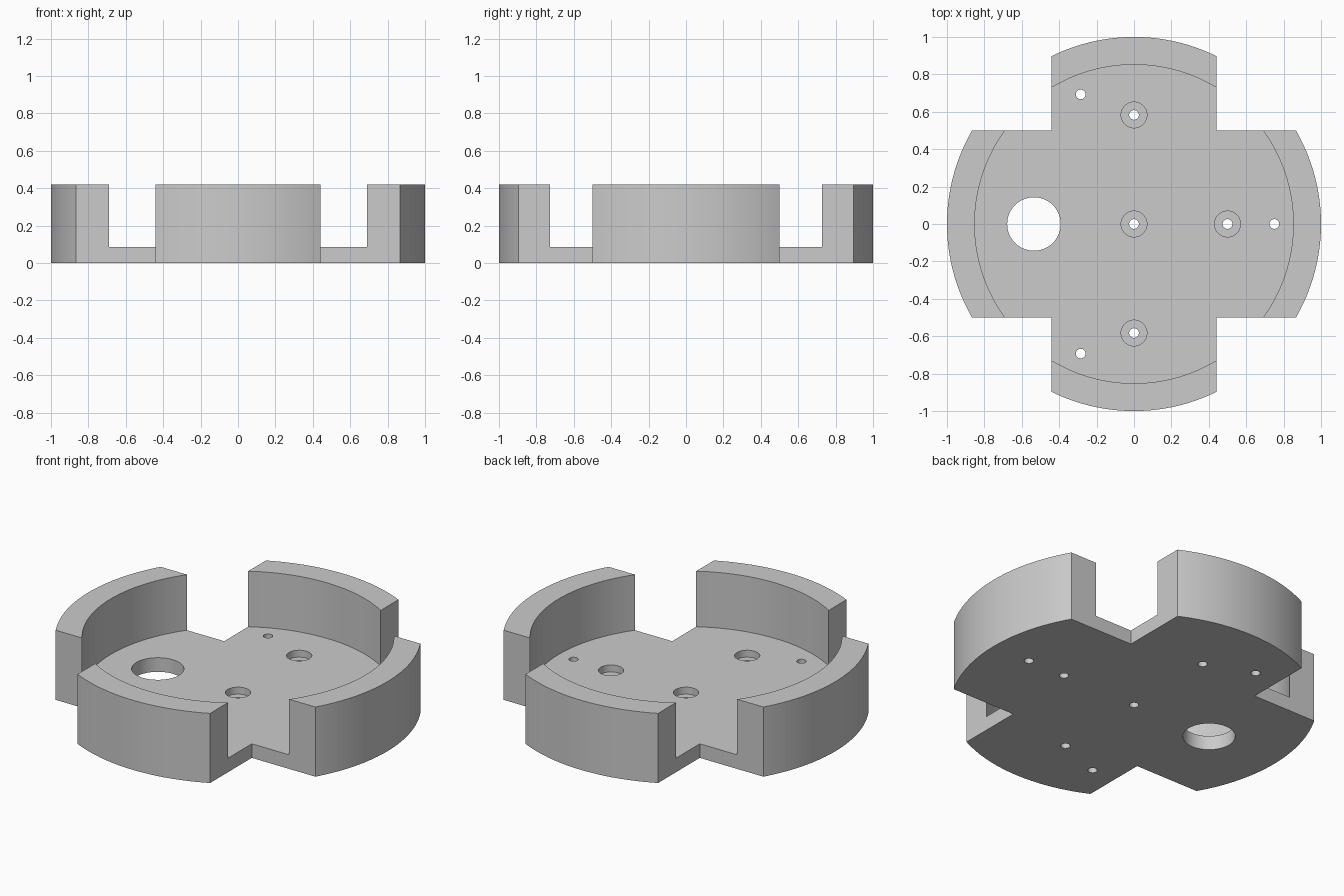
import bpy
from math import radians

if "Cube" in bpy.data.objects:
    bpy.data.objects.remove(bpy.data.objects["Cube"])

R, H = 1.0, 0.42          # outer radius, full height
R_IN, FLOOR = 0.852, 0.085  # pocket radius, floor thickness
ARM_X, ARM_Y = 0.442, 0.5  # inner corners of the cross outline


def cylinder(name, x, y, r, z0, z1, sides=48):
    bpy.ops.mesh.primitive_cylinder_add(
        vertices=sides, radius=r, depth=z1 - z0, location=(x, y, (z0 + z1) / 2))
    ob = bpy.context.object
    ob.name = name
    return ob


def box(name, x0, x1, y0, y1, z0, z1):
    bpy.ops.mesh.primitive_cube_add(
        size=1, location=((x0 + x1) / 2, (y0 + y1) / 2, (z0 + z1) / 2))
    ob = bpy.context.object
    ob.name = name
    ob.scale = (abs(x1 - x0), abs(y1 - y0), z1 - z0)
    return ob


def cut(target, cutter):
    cutter.hide_render = True
    mod = target.modifiers.new("cut", 'BOOLEAN')
    mod.operation = 'DIFFERENCE'
    mod.solver = 'EXACT'
    mod.object = cutter
    bpy.context.view_layer.update()
    bpy.context.view_layer.objects.active = target
    bpy.ops.object.modifier_apply(modifier=mod.name)
    bpy.data.objects.remove(cutter, do_unlink=True)


# Round housing body with a shallow floor
housing = cylinder("housing", 0, 0, R, 0, H, 128)
cut(housing, cylinder("pocket_cutter", 0, 0, R_IN, FLOOR, H + 0.2, 128))

# Four square corner notches leave a cross with rounded ends
for sx in (-1, 1):
    for sy in (-1, 1):
        cut(housing, box("corner_cutter", sx * ARM_X, sx * 1.3,
                         sy * ARM_Y, sy * 1.3, -0.2, H + 0.2))

# Large cable hole
cut(housing, cylinder("cable_hole_cutter", -0.535, 0, 0.143, -0.1, 0.2, 64))

# Counterbored screw holes
screws = [(0, 0), (0, 0.583), (0, -0.583), (0.5, 0)]
for x, y in screws:
    cut(housing, cylinder("counterbore_cutter", x, y, 0.069, 0.043, 0.2))

# Through holes: screw holes plus three small pin holes
pins = [(0.75, 0), (-0.285, 0.693), (-0.285, -0.693)]
for x, y in screws + pins:
    cut(housing, cylinder("hole_cutter", x, y, 0.026, -0.1, 0.2, 32))

# Smooth curved walls, sharp edges
bpy.ops.object.select_all(action='DESELECT')
housing.select_set(True)
bpy.context.view_layer.objects.active = housing
bpy.ops.object.transform_apply(location=True, rotation=True, scale=True)
bpy.ops.object.shade_smooth_by_angle(angle=radians(30))
